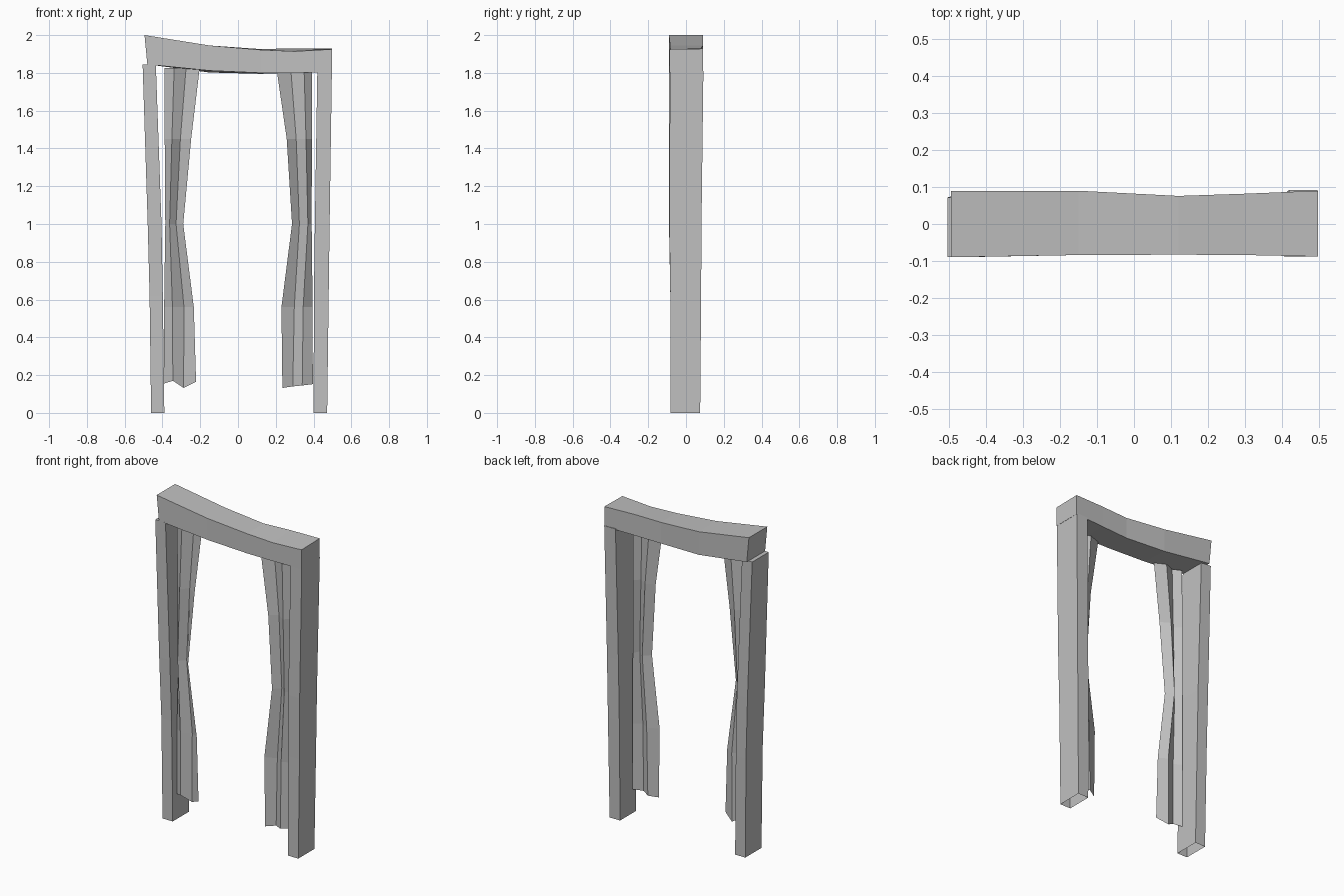
import bpy

grey = bpy.data.materials.new("stone grey")
grey.diffuse_color = (0.53, 0.53, 0.53, 1)


def make_object(name, verts, faces):
    mesh = bpy.data.meshes.new(name)
    mesh.from_pydata(verts, [], faces)
    mesh.materials.append(grey)
    mesh.update()
    obj = bpy.data.objects.new(name, mesh)
    bpy.context.collection.objects.link(obj)
    return obj


def beam(name, rings, cap_start=True, cap_end=True):
    """Skin a row of four-cornered rings into a beam."""
    verts = [p for ring in rings for p in ring]
    faces = []
    for i in range(len(rings) - 1):
        for k in range(4):
            a, b = i * 4 + k, i * 4 + (k + 1) % 4
            faces.append((a, b, b + 4, a + 4))
    n = len(verts)
    if cap_start:
        faces.append((3, 2, 1, 0))
    if cap_end:
        faces.append((n - 4, n - 3, n - 2, n - 1))
    return make_object(name, verts, faces)


def post(name, levels):
    # levels: z, left x, right x, front y, back y; open at the foot
    rings = [[(l, f, z), (r, f, z), (r, b, z), (l, b, z)] for z, l, r, f, b in levels]
    return beam(name, rings, cap_start=False)


# Slightly bent posts
post("left_post", [
    (0.0, -0.46, -0.39, -0.083, 0.075),
    (0.62, -0.468, -0.398, -0.083, 0.08),
    (1.0, -0.478, -0.405, -0.09, 0.08),
    (1.845, -0.505, -0.435, -0.09, 0.072)])
post("right_post", [
    (0.0, 0.40, 0.472, -0.083, 0.075),
    (0.62, 0.402, 0.48, -0.083, 0.08),
    (1.0, 0.407, 0.485, -0.088, 0.082),
    (1.81, 0.42, 0.497, -0.085, 0.092)])

# Sagging lintel: x top, x bottom, y front, y back, z bottom front/back, z top front/back
stations = [
    (-0.495, -0.48, -0.09, 0.09, 1.845, 1.845, 2.0, 2.0),
    (-0.15, -0.15, -0.084, 0.09, 1.812, 1.802, 1.945, 1.945),
    (0.12, 0.12, -0.083, 0.076, 1.80, 1.795, 1.922, 1.926),
    (0.30, 0.30, -0.084, 0.082, 1.80, 1.80, 1.914, 1.93),
    (0.498, 0.498, -0.088, 0.09, 1.805, 1.805, 1.925, 1.928)]
# Corner order gives outward faces when running along +x
beam("lintel", [
    [(xb, f, zbf), (xb, b, zbb), (xt, b, ztb), (xt, f, ztf)]
    for xt, xb, f, b, zbf, zbb, ztf, ztb in stations])


# Pleated curtains, gathered at mid height; columns run from post to opening
def curtain(name, side, rows, foot):
    verts = []
    for z, xs, fold in rows:
        for i, x in enumerate(xs):
            y = -0.055 + (fold if i % 2 == 0 else -fold)
            verts.append((side * x, y, foot[i] if z is None else z))
    faces = []
    for r in range(len(rows) - 1):
        for c in range(3):
            a = r * 4 + c
            quad = (a, a + 4, a + 5, a + 1)
            faces.append(quad if side > 0 else quad[::-1])
    make_object(name, verts, faces)


curtain("left_curtain", -1, [
    (None, (0.392, 0.345, 0.288, 0.222), 0.015),
    (0.56, (0.391, 0.347, 0.286, 0.234), 0.015),
    (1.0, (0.385, 0.362, 0.328, 0.29), 0.02),
    (1.45, (0.388, 0.35, 0.305, 0.248), 0.017),
    (1.825, (0.39, 0.338, 0.275, 0.203), 0.013)], (0.155, 0.17, 0.132, 0.165))
curtain("right_curtain", 1, [
    (None, (0.396, 0.34, 0.29, 0.235), 0.015),
    (0.56, (0.395, 0.345, 0.298, 0.23), 0.015),
    (1.0, (0.39, 0.37, 0.325, 0.286), 0.02),
    (1.45, (0.391, 0.36, 0.308, 0.258), 0.017),
    (1.815, (0.392, 0.35, 0.28, 0.205), 0.013)], (0.152, 0.145, 0.14, 0.132))
